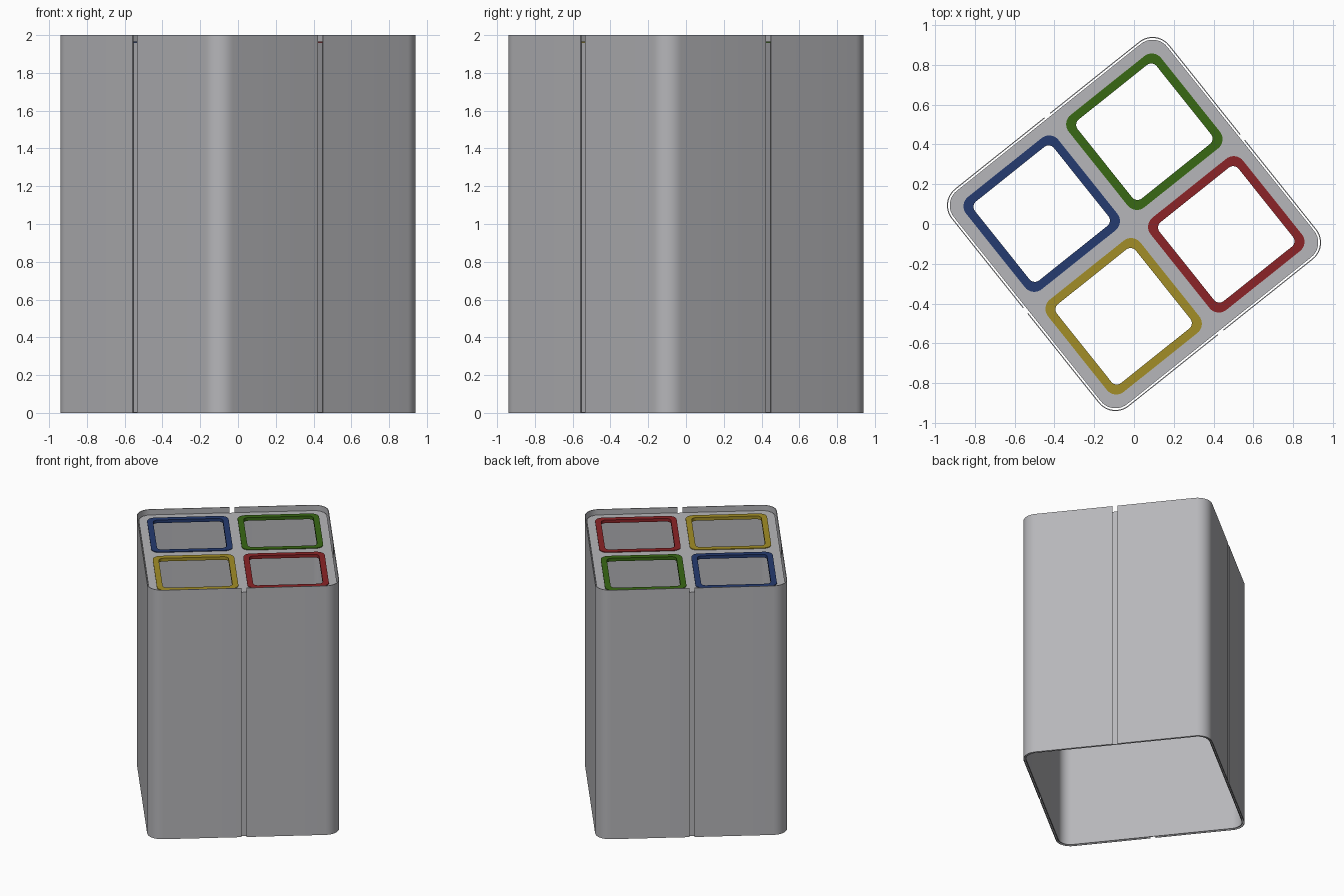
import bpy
import math

cube = bpy.data.objects.get("Cube")
if cube:
    bpy.data.objects.remove(cube, do_unlink=True)

TURN = math.radians(38.6)   # whole bin is turned about z
HEIGHT = 2.0
LID_Z = 1.96
HALF = 0.70                 # half width over the outer panels
RADIUS = 0.108
SLIT = 0.018                # half width of the gap between panels
CELL = 0.33                 # offset of each opening from the centre


def material(name, rgb):
    m = bpy.data.materials.new(name)
    m.use_nodes = True
    m.diffuse_color = (*rgb, 1)
    m.node_tree.nodes["Principled BSDF"].inputs["Base Color"].default_value = (*rgb, 1)
    return m


grey = material("grey metal", (0.47, 0.47, 0.49))
red = material("red", (0.26, 0.017, 0.02))
green = material("green", (0.04, 0.14, 0.007))
blue = material("blue", (0.018, 0.043, 0.16))
yellow = material("yellow", (0.36, 0.27, 0.02))


def corner_arc(half, r, quarter, steps=10):
    """Points of one rounded corner, counter-clockwise."""
    c = half - r
    pts = []
    for i in range(steps + 1):
        a = math.pi / 2 * i / steps
        x, y = c + r * math.cos(a), c + r * math.sin(a)
        for _ in range(quarter):
            x, y = -y, x
        pts.append((x, y))
    return pts


def rounded_square(half, r, cx=0, cy=0):
    return [(x + cx, y + cy) for q in range(4) for x, y in corner_arc(half, r, q)]


def extrude_outline(name, loops, z0, z1, mat):
    """Fill nested outlines (inner ones become holes) and extrude from z0 to z1."""
    curve = bpy.data.curves.new(name, 'CURVE')
    curve.dimensions = '2D'
    curve.fill_mode = 'BOTH'
    curve.extrude = (z1 - z0) / 2
    for pts in loops:
        s = curve.splines.new('POLY')
        s.points.add(len(pts) - 1)
        for p, (x, y) in zip(s.points, pts):
            p.co = (x, y, 0, 1)
        s.use_cyclic_u = True
    curve.materials.append(mat)
    ob = bpy.data.objects.new(name, curve)
    bpy.context.collection.objects.link(ob)
    ob.location.z = (z0 + z1) / 2
    ob.rotation_euler.z = TURN
    bpy.ops.object.select_all(action='DESELECT')
    ob.select_set(True)
    bpy.context.view_layer.objects.active = ob
    bpy.ops.object.convert(target='MESH')
    bpy.ops.object.shade_smooth_by_angle(angle=math.radians(35))
    return bpy.context.object


# Four outer corner panels with narrow slits between them
for q, place in enumerate(("back", "left", "front", "right")):
    inner = HALF - 0.005
    outline = []
    for half, r, flip in ((HALF, RADIUS, False), (inner, RADIUS - 0.005, True)):
        path = [(half, SLIT)] + corner_arc(half, r, 0) + [(SLIT, half)]
        outline += path[::-1] if flip else path
    for _ in range(q):
        outline = [(-y, x) for x, y in outline]
    extrude_outline(f"{place}_corner_panel", [outline], 0, HEIGHT, grey)

# Inner liner, open at the bottom
LINER = 0.686
extrude_outline("inner_liner",
                [rounded_square(LINER, 0.094), rounded_square(LINER - 0.006, 0.088)],
                0.003, LID_Z - 0.02, grey)

# Lid plate with four openings
cells = [("red", CELL, -CELL, red), ("green", CELL, CELL, green),
         ("blue", -CELL, CELL, blue), ("yellow", -CELL, -CELL, yellow)]
extrude_outline("lid_plate",
                [rounded_square(LINER, 0.094)]
                + [rounded_square(0.297, 0.06, x, y) for _, x, y, _ in cells],
                LID_Z - 0.02, LID_Z, grey)

# Coloured frames around the openings
for name, x, y, mat in cells:
    extrude_outline(f"{name}_opening_frame",
                    [rounded_square(0.297, 0.06, x, y), rounded_square(0.254, 0.035, x, y)],
                    LID_Z - 0.02, LID_Z + 0.005, mat)
